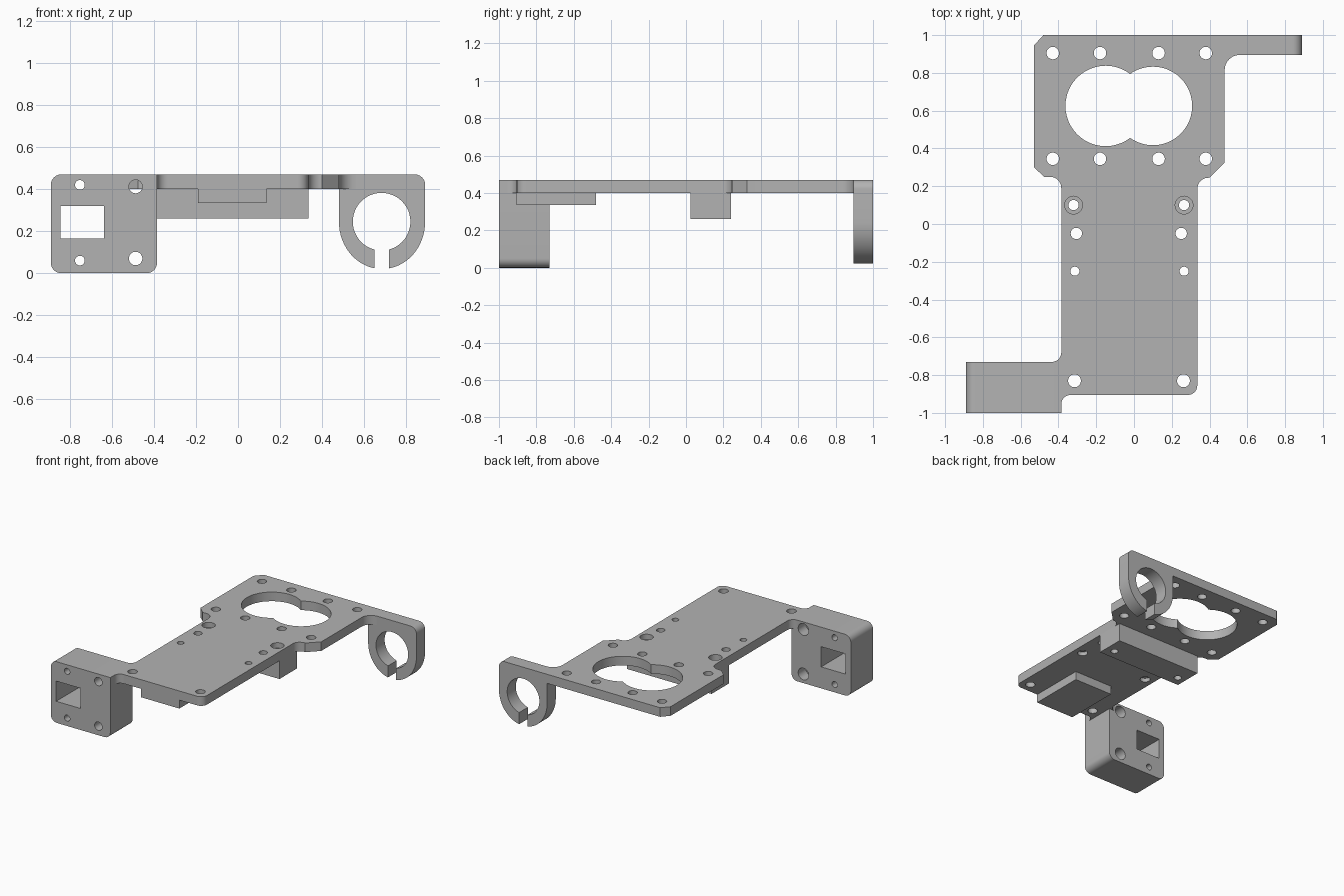
import bpy, bmesh
from math import radians, sin, cos

if "Cube" in bpy.data.objects:
    bpy.data.objects.remove(bpy.data.objects["Cube"], do_unlink=True)

grey = bpy.data.materials.new("plain grey")
grey.use_nodes = True
GREY = (0.45, 0.45, 0.45, 1)
grey.diffuse_color = GREY
grey.node_tree.nodes["Principled BSDF"].inputs["Base Color"].default_value = GREY

TOP, UNDER = 0.47, 0.40      # plate top and underside


def arc(cx, cy, rx, start, end, ry=None, steps=10):
    """Points along an arc, angles in degrees."""
    ry = ry or rx
    angles = [radians(start + (end - start) * i / steps) for i in range(steps + 1)]
    return [(cx + rx * cos(a), cy + ry * sin(a)) for a in angles]


def circle(cx, cy, r):
    return arc(cx, cy, r, 0, 360, steps=48)[:-1]


def rect(x0, y0, x1, y1):
    return [(x0, y0), (x1, y0), (x1, y1), (x0, y1)]


def prism(name, outline, axis, lo, hi):
    """Extrude an outline along z (points are x, y) or along y (points are x, z)."""
    bm = bmesh.new()
    place = (lambda p, d: (p[0], p[1], d)) if axis == "z" else (lambda p, d: (p[0], d, p[1]))
    face = bm.faces.new([bm.verts.new(place(p, lo)) for p in outline])
    moved = bmesh.ops.extrude_face_region(bm, geom=[face])["geom"]
    shift = (0, 0, hi - lo) if axis == "z" else (0, hi - lo, 0)
    bmesh.ops.translate(bm, vec=shift, verts=[v for v in moved if isinstance(v, bmesh.types.BMVert)])
    bmesh.ops.recalc_face_normals(bm, faces=bm.faces)
    mesh = bpy.data.meshes.new(name)
    bm.to_mesh(mesh)
    bm.free()
    mesh.materials.append(grey)
    obj = bpy.data.objects.new(name, mesh)
    bpy.context.collection.objects.link(obj)
    return obj


def select(obj):
    bpy.ops.object.select_all(action="DESELECT")
    obj.select_set(True)
    bpy.context.view_layer.objects.active = obj


def cut(obj, outline, axis, lo, hi):
    """Subtract an extruded outline and discard the cutter."""
    cutter = prism("cutter", outline, axis, lo, hi)
    cutter.hide_render = True
    mod = obj.modifiers.new("cut", "BOOLEAN")
    mod.operation, mod.solver, mod.object = "DIFFERENCE", "EXACT", cutter
    select(obj)
    bpy.ops.object.modifier_apply(modifier=mod.name)
    bpy.data.objects.remove(cutter, do_unlink=True)


# Main plate with filleted and chamfered outline
plate = prism("main_plate",
              arc(0.285, -0.855, 0.05, -90, 0)
              + arc(0.395, 0.185, 0.06, 180, 90)
              + [(0.40, 0.245), (0.48, 0.325)]
              + arc(0.56, 0.815, 0.08, 180, 90)
              + [(0.48, 0.895), (0.48, 1), (-0.48, 1), (-0.53, 0.945), (-0.53, 0.30), (-0.475, 0.25)]
              + arc(-0.445, 0.19, 0.06, 90, 0)
              + arc(-0.435, -0.68, 0.05, 0, -90)
              + [(-0.385, -0.73)]
              + arc(-0.335, -0.955, 0.05, 180, 90),
              "z", UNDER, TOP)

# Underside ribs
cross_rib = prism("cross_rib", rect(-0.385, 0.025, 0.335, 0.24), "z", 0.26, UNDER)
front_pad = prism("front_pad", rect(-0.19, -0.905, 0.135, -0.48), "z", 0.335, UNDER)

# Double round opening and screw holes in the plate
for x, r in ((-0.15, 0.213), (0.10, 0.208)):
    cut(plate, circle(x, 0.625, r), "z", 0.3, 0.6)
for y in (0.345, 0.905):
    for x in (-0.43, -0.18, 0.13, 0.38):
        cut(plate, circle(x, y, 0.033), "z", 0.3, 0.6)
for y, r, left, right in ((0.10, 0.027, 0.265, -0.32), (-0.05, 0.03, 0.25, -0.305),
                          (-0.25, 0.024, 0.265, -0.313), (-0.83, 0.034, 0.262, -0.315)):
    for x in (left, right):
        cut(plate, circle(x, y, r), "z", 0.3, 0.6)

# Countersunk seats: from above through the rib, from below in the plate
for x in (0.265, -0.32):
    cut(plate, circle(x, 0.10, 0.047), "z", 0.43, 0.6)
    cut(cross_rib, circle(x, 0.10, 0.027), "z", 0.2, 0.5)
for x in (0.265, -0.313):
    cut(plate, circle(x, -0.25, 0.036), "z", 0.3, 0.43)

# Side mounting block with square window and screw holes
block = prism("mounting_block",
              [(-0.385, TOP)] + arc(-0.84, 0.42, 0.05, 90, 180)
              + arc(-0.84, 0.05, 0.05, 180, 270) + arc(-0.435, 0.05, 0.05, 270, 360),
              "y", -1, -0.73)
cut(block, rect(-0.845, 0.165, -0.638, 0.32), "y", -1.2, -0.5)
for z in (0.06, 0.42):
    cut(block, circle(-0.752, z, 0.023), "y", -1.2, -0.5)
for z in (0.07, 0.412):
    cut(block, circle(-0.487, z, 0.032), "y", -1.2, -0.5)
    cut(block, circle(-0.487, z, 0.045), "y", -0.82, -0.5)

# Split ring clamp hanging from the rear arm
clamp = prism("ring_clamp",
              [(0.48, TOP)] + arc(0.685, 0.245, 0.205, 180, 360, ry=0.225, steps=32)
              + arc(0.84, 0.42, 0.05, 0, 90),
              "y", 0.895, 1)
cut(clamp, circle(0.683, 0.245, 0.137), "y", 0.7, 1.2)
cut(clamp, rect(0.648, -0.1, 0.718, 0.2), "y", 0.7, 1.2)

for part in (plate, cross_rib, front_pad, block, clamp):
    select(part)
    bpy.ops.object.shade_smooth_by_angle(angle=radians(30))
